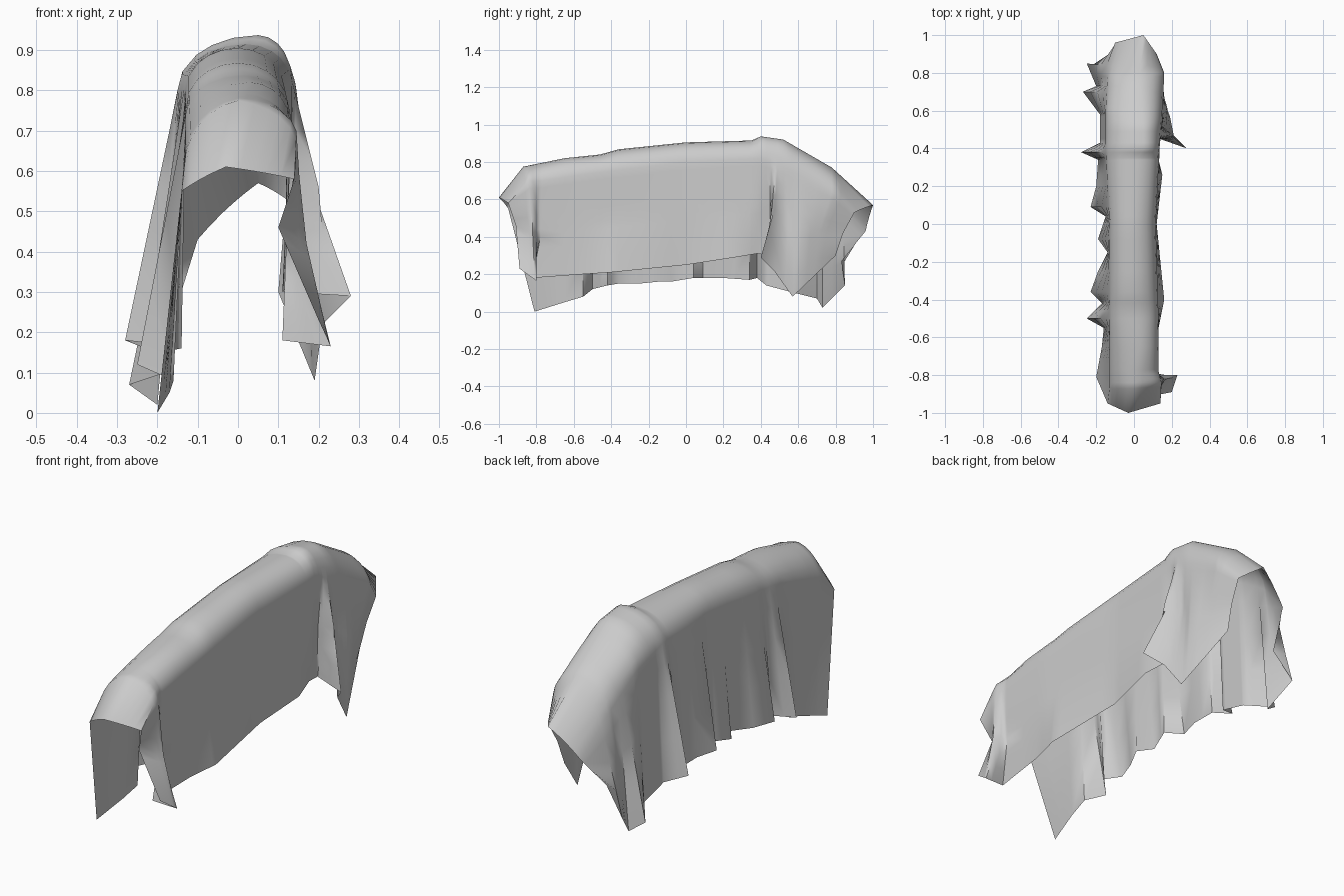
import bpy
import bmesh
import math
from mathutils import Vector

cube = bpy.data.objects.get("Cube")
if cube:
    bpy.data.objects.remove(cube, do_unlink=True)

# Rails run from the front of the cloth to the back
RIDGE = [(-.03, -1, .61), (0, -.87, .775), (.03, -.65, .82), (.01, -.46, .84),
         (0, -.36, .868), (0, 0, .905), (.02, .35, .915),
         (.05, .4, .937), (.05, .52, .92), (.03, .78, .77), (.05, 1, .57)]
LEFT_SHOULDER = [(-.14, -.95, .55), (-.13, -.87, .64), (-.13, -.5, .74),
                 (-.13, 0, .8), (-.15, .4, .8), (-.15, .6, .74),
                 (-.14, .78, .62), (-.1, .96, .43)]
RIGHT_SHOULDER = [(.14, -.95, .58), (.145, -.84, .7), (.13, -.78, .7), (.13, -.5, .74),
                  (.115, 0, .8), (.135, .4, .82), (.15, .55, .76),
                  (.16, .8, .63), (.12, .9, .53)]
# Where the sides bend between shoulder and hem
RIGHT_WAIST = [(.1, -.91, .46), (.17, -.82, .42), (.12, -.79, .44), (.13, -.5, .48),
               (.12, 0, .53), (.135, .38, .56), (.12, .45, .56), (.2, .46, .56),
               (.15, .52, .53), (.175, .62, .45), (.11, .84, .42)]
# Zigzags in the hems make the hanging folds
LEFT_HEM = [(-.2, -.81, 0), (-.17, -.65, .05), (-.16, -.55, .08), (-.25, -.5, .12),
            (-.17, -.42, .14), (-.23, -.36, .15), (-.19, -.25, .15), (-.14, -.15, .16),
            (-.19, -.08, .16), (-.15, .04, .18), (-.23, .09, .18), (-.2, .2, .18),
            (-.19, .34, .17), (-.28, .38, .18), (-.18, .43, .14), (-.18, .58, .1),
            (-.27, .7, .07), (-.2, .73, .02), (-.25, .85, .14), (-.15, .83, .27)]
RIGHT_HEM = [(.2, -.89, .23), (.23, -.8, .165), (.11, -.82, .18), (.13, -.55, .2),
             (.16, -.4, .21), (.12, 0, .25), (.15, .26, .29), (.12, .38, .31),
             (.11, .46, .3), (.28, .4, .29), (.21, .47, .22), (.19, .57, .08),
             (.1, .8, .3)]


def keyed(points):
    """Give every rail point an increasing position along the cloth."""
    keys = []
    for i, point in enumerate(points):
        key = -1 if i == 0 else max(keys[-1][0] + .03, point[1])
        if i == len(points) - 1:
            key = 1
        keys.append((key, Vector(point)))
    return keys


def sample(rail, t):
    """Interpolate along a rail."""
    for (t0, a), (t1, b) in zip(rail, rail[1:]):
        if t <= t1:
            return a.lerp(b, (t - t0) / (t1 - t0))
    return rail[-1][1].copy()


ridge, left_shoulder, right_shoulder, right_waist, left_hem, right_hem = rails = [
    keyed(points) for points in (RIDGE, LEFT_SHOULDER, RIGHT_SHOULDER,
                                 RIGHT_WAIST, LEFT_HEM, RIGHT_HEM)]


def half_section(t, *side_rails):
    """Points from the hem up to just beside the ridge."""
    top = sample(ridge, t)
    bends = [sample(rail, t) for rail in side_rails]
    side = [a.lerp(b, f) for a, b in zip(bends, bends[1:]) for f in (0, .3, .6, .85)]
    shoulder = bends[-1]
    # The crown is round along the body and runs straight at both open ends
    roundness = 1 - .85 * abs(t) ** 8
    crown = []
    for angle in (0, 20, 40, 55, 72):
        a = math.radians(angle)
        arc = Vector((top.x + (shoulder.x - top.x) * math.cos(a),
                      top.y + (shoulder.y - top.y) * math.cos(a),
                      shoulder.z + (top.z - shoulder.z) * math.sin(a)))
        crown.append(shoulder.lerp(top, angle / 90).lerp(arc, roundness))
    return side + crown


# Cross-sections at every rail point, so no fold is lost
stations = sorted({round(t, 3) for rail in rails for t, _ in rail})
bm = bmesh.new()
rows = []
for t in stations:
    section = half_section(t, left_hem, left_shoulder)
    section.append(sample(ridge, t))
    section += reversed(half_section(t, right_hem, right_waist, right_shoulder))
    rows.append([bm.verts.new(p) for p in section])

# Skin the sections into one open sheet, facing outward
for row, following in zip(rows, rows[1:]):
    for i in range(len(row) - 1):
        bm.faces.new((row[i], following[i], following[i + 1], row[i + 1]))
bm.normal_update()
if sum(f.normal.z * f.calc_area() for f in bm.faces) < 0:
    bmesh.ops.reverse_faces(bm, faces=bm.faces[:])

mesh = bpy.data.meshes.new("draped_cloth")
bm.to_mesh(mesh)
bm.free()
cloth = bpy.data.objects.new("draped_cloth", mesh)
bpy.context.collection.objects.link(cloth)

# Plain grey fabric
grey = bpy.data.materials.new("light_grey_fabric")
grey.use_nodes = True
colour = (.6, .6, .6, 1)
grey.diffuse_color = colour
grey.node_tree.nodes["Principled BSDF"].inputs["Base Color"].default_value = colour
mesh.materials.append(grey)

bpy.ops.object.select_all(action="DESELECT")
cloth.select_set(True)
bpy.context.view_layer.objects.active = cloth
bpy.ops.object.shade_smooth_by_angle(angle=math.radians(60))
